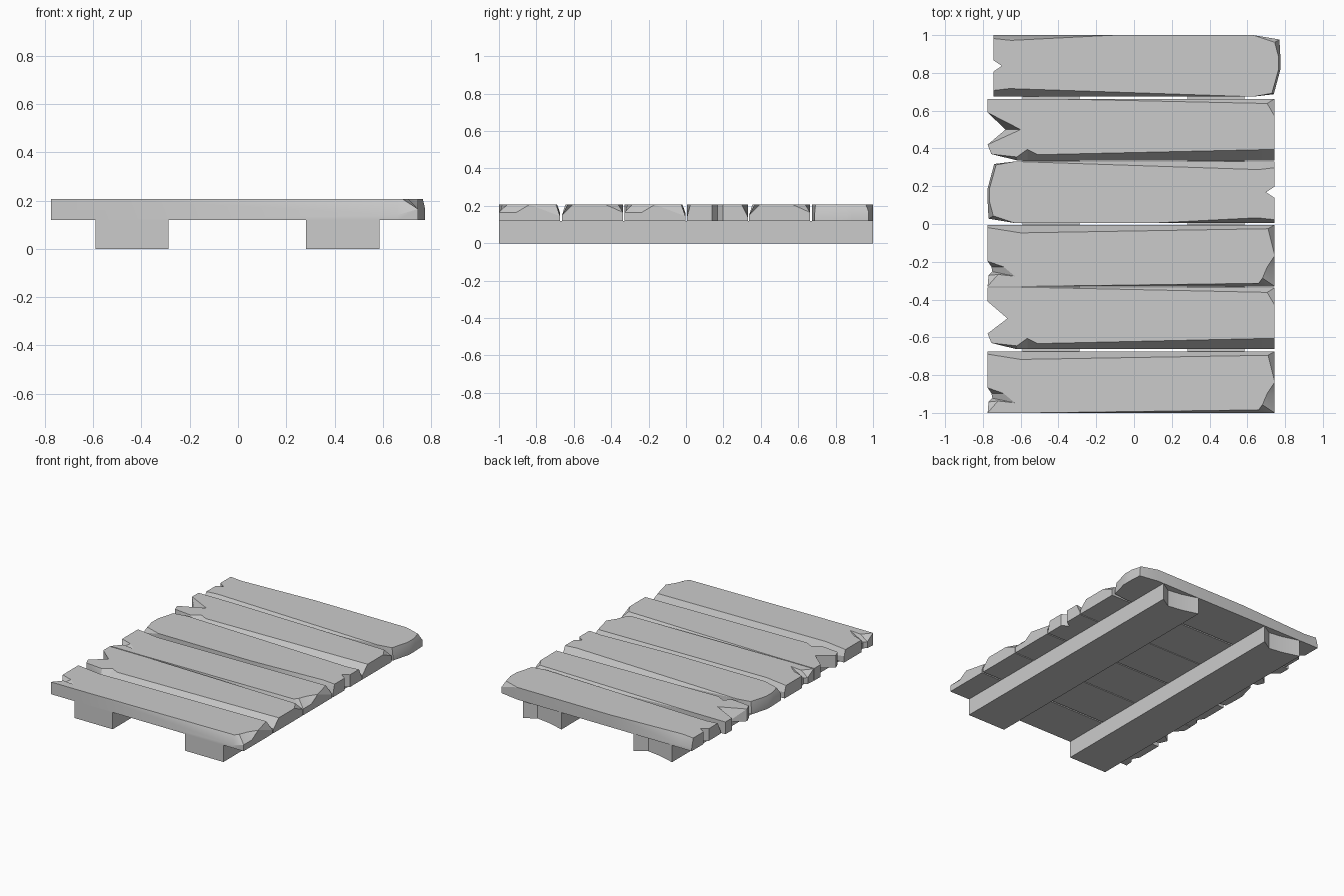
import bpy, bmesh
from math import radians

if "Cube" in bpy.data.objects:
    bpy.data.objects.remove(bpy.data.objects["Cube"])

def loft(name, pts, z0, z1, y=0.0, turn=1):
    """Slab from an outline. A point is (x, y) for a straight corner, or
    (x, y, z, tx, ty): upright to z, then sloping to (tx, ty) on the top."""
    bm = bmesh.new()
    full = [p if len(p) == 5 else (p[0], p[1], z1, p[0], p[1]) for p in pts]

    def ring(f):
        return [bm.verts.new((turn * a, turn * b + y, c)) for a, b, c in map(f, full)]
    low = ring(lambda p: (p[0], p[1], z0))
    mid = ring(lambda p: (p[0], p[1], p[2]))
    top = ring(lambda p: (p[3], p[4], z1))
    n = len(full)
    for lo, hi in ((low, mid), (mid, top)):
        for i in range(n):
            j = (i + 1) % n
            bm.faces.new((lo[i], lo[j], hi[j], hi[i]))
    bm.faces.new(low[::-1])
    bm.faces.new(top)
    bmesh.ops.remove_doubles(bm, verts=bm.verts[:], dist=1e-4)
    bmesh.ops.recalc_face_normals(bm, faces=bm.faces[:])
    me = bpy.data.meshes.new(name)
    bm.to_mesh(me)
    bm.free()
    ob = bpy.data.objects.new(name, me)
    bpy.context.collection.objects.link(ob)
    bpy.context.view_layer.objects.active = ob
    ob.select_set(True)
    return ob

Z0, Z1 = 0.12, 0.207

# plank with a chipped left end
chipped = [
    (-.775, -.163), (-.55, -.163),
    (.66, -.163, .14, .66, -.147), (.745, -.163, .165, .68, -.12),
    (.745, -.07, .165, .705, -.06), (.745, 0),
    (.745, .163, .145, .71, .142), (-.6, .163, .145, -.6, .12),
    (-.775, .163, .165, -.775, .148), (-.775, -.03),
    (-.755, -.06, .165, -.69, -.06), (-.75, -.085, .165, -.63, -.11),
    (-.77, -.105, .165, -.72, -.10)]

# plank with a deep split in the left end
def split(tip):
    return [
        (-.755, -.13), (-.62, -.163, .15, -.62, -.145),
        (-.565, -.163, .15, -.565, -.105), (-.51, -.163, .15, -.51, -.133),
        (.745, -.163, .15, .745, -.105), (.745, .07),
        (.745, .163, .165, .705, .138), (-.47, .163), (-.775, .163),
        (-.775, .09), tip, (-.775, -.08)]

# plank with a rounded left end and a nick in the right end
rounded = [
    (-.77, -.14, .165, -.745, -.125), (-.63, -.163), (.1, -.163),
    (.65, -.163, .14, .65, -.135), (.745, -.163, .14, .745, -.145),
    (.745, -.03), (.70, 0), (.745, .03),
    (.745, .163, .14, .745, .13), (.66, .163, .14, .66, .12),
    (-.63, .163), (-.74, .15, .15, -.73, .145),
    (-.775, .02, .165, -.765, .02), (-.775, -.05, .165, -.765, -.05)]

# six planks along the deck
layout = [
    (chipped, -.837, 1), (split((-.67, 0)), -.5, 1), (chipped, -.167, 1),
    (rounded, .168, 1), (split((-.68, 0, Z0, -.60, 0)), .5, 1), (rounded, .837, -1)]
for i, (pts, y, turn) in enumerate(layout):
    loft(f"plank_{i + 1}", pts, Z0, Z1, y, turn)

# two support beams with worn back ends
for name, a, b in (("left_beam", -.59, -.288), ("right_beam", .282, .585)):
    loft(name, [(a, -1), (b, -1), (b, 1), (b - .08, .95),
                (a + .12, .965), (a, 1)], 0, Z0)

bpy.ops.object.shade_smooth_by_angle(angle=radians(25))
